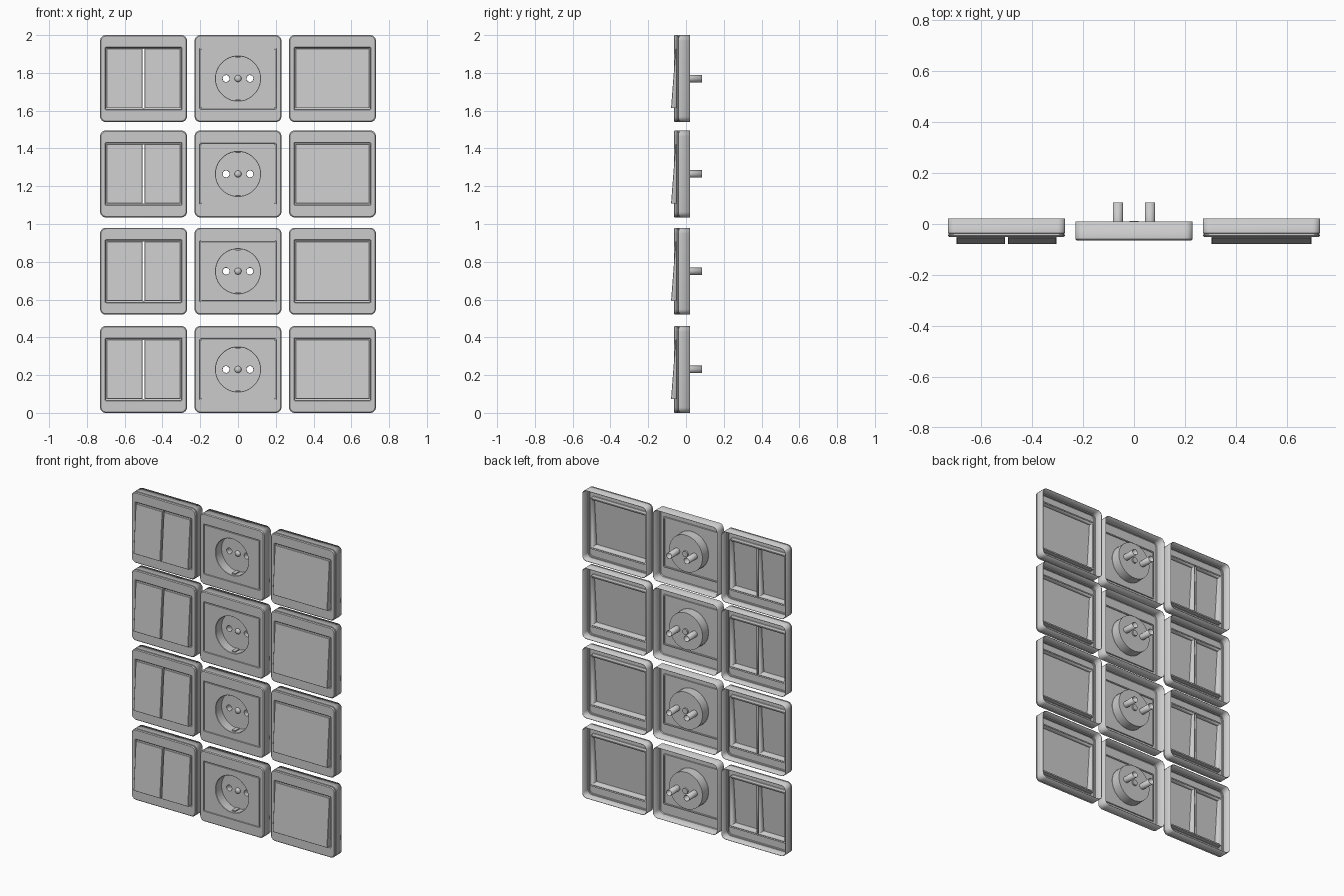
import bpy, bmesh, math

if "Cube" in bpy.data.objects:
    bpy.data.objects.remove(bpy.data.objects["Cube"])

ROWS = [0.23, 0.75, 1.265, 1.77]
SEG = 7                       # arc steps per rounded corner
N = 4 * (SEG + 1)


def rounded(hw, hh, r, y):
    """Rounded rectangle in the xz plane, as a ring of N points."""
    pts = []
    for c, (sx, sz) in enumerate([(1, 1), (-1, 1), (-1, -1), (1, -1)]):
        for j in range(SEG + 1):
            a = math.radians(90 * (c + j / SEG))
            pts.append((sx * (hw - r) + r * math.cos(a), y,
                        sz * (hh - r) + r * math.sin(a)))
    return pts


def circle(r, y, cx=0.0):
    return [(cx + r * math.cos(2 * math.pi * (i + .5) / N), y,
             r * math.sin(2 * math.pi * (i + .5) / N)) for i in range(N)]


def loft(bm, rings, cap=False):
    """Skin a list of rings; returns the vertices of first and last ring."""
    vs = [[bm.verts.new(p) for p in ring] for ring in rings]
    for a, b in zip(vs, vs[1:]):
        n = len(a)
        for i in range(n):
            j = (i + 1) % n
            bm.faces.new((a[i], a[j], b[j], b[i]))
    if cap:
        bm.faces.new(vs[-1])
    return vs[0], vs[-1]


def ring_edges(bm, vs):
    return [bm.edges.get((vs[i], vs[i - 1])) for i in range(len(vs))]


def finish(bm, name):
    me = bpy.data.meshes.new(name)
    bm.to_mesh(me)
    bm.free()
    return me


def switch_plate():
    """Hollow plate with a side groove and a rectangular pocket."""
    bm = bmesh.new()
    loft(bm, [rounded(.23, .23, .03, .022), rounded(.23, .23, .03, -.036),
              rounded(.225, .225, .028, -.037), rounded(.225, .225, .028, -.041),
              rounded(.23, .23, .03, -.042), rounded(.23, .23, .03, -.046),
              rounded(.225, .225, .027, -.051),
              rounded(.204, .167, .006, -.051), rounded(.200, .163, .005, -.047),
              rounded(.200, .163, .005, -.022), rounded(.194, .157, .004, -.022)])
    return finish(bm, "switch_plate")


def rocker(x0, x1, name):
    """Open-backed rocker whose lower edge stands proud."""
    bm = bmesh.new()

    def ring(d, yb, yt):
        return [(x0 + d, yb, -.157 + d), (x1 - d, yb, -.157 + d),
                (x1 - d, yt, .158 - d), (x0 + d, yt, .158 - d)]
    loft(bm, [ring(0, -.022, -.022), ring(0, -.077, -.053),
              ring(.002, -.079, -.055)], cap=True)
    return finish(bm, name)


def socket_plate():
    """Hollow plate, panel groove, round well and two open contact tubes."""
    bm = bmesh.new()
    _, rim = loft(bm, [
        rounded(.23, .23, .03, .010), rounded(.23, .23, .03, -.059),
        rounded(.225, .225, .027, -.064),
        rounded(.203, .163, .006, -.064), rounded(.202, .162, .006, -.057),
        rounded(.197, .157, .005, -.057), rounded(.196, .156, .005, -.062),
        circle(.120, -.062), circle(.118, -.060), circle(.118, 0)])
    edges = ring_edges(bm, rim)
    for x in (-.063, .063):
        top, _ = loft(bm, [circle(.019, 0, x), circle(.018, .004, x),
                           circle(.018, .085, x)])
        edges += ring_edges(bm, top)
    bmesh.ops.triangle_fill(bm, edges=edges, use_beauty=True, normal=(0, -1, 0))
    return finish(bm, "socket_plate")


def screw():
    """Domed screw at the middle of the well with a short shank behind."""
    bm = bmesh.new()
    loft(bm, [circle(.0005, .012), circle(.018, .012), circle(.018, -.004),
              circle(.015, -.010), circle(.009, -.014), circle(.0005, -.015)], cap=True)
    return finish(bm, "socket_screw")


def ground_clips():
    """Earth contacts at the top and bottom of the well."""
    bm = bmesh.new()
    for s in (-1, 1):
        box = bmesh.ops.create_cube(bm, size=1)["verts"]
        bmesh.ops.scale(bm, vec=(.024, .045, .007), verts=box)
        bmesh.ops.translate(bm, vec=(0, -.024, s * .1145), verts=box)
    return finish(bm, "ground_clips")


def place(me, name, x, z, thick=0.0):
    ob = bpy.data.objects.new(name, me)
    ob.location = (x, 0, z)
    bpy.context.collection.objects.link(ob)
    if thick:
        m = ob.modifiers.new("wall", 'SOLIDIFY')
        m.thickness, m.offset = thick, -1
    return ob


# shared meshes, one per part
plate, socket = switch_plate(), socket_plate()
wide = rocker(-.196, .196, "wide_rocker")
left, right = rocker(-.196, -.005, "left_rocker"), rocker(.005, .196, "right_rocker")
dome, clips = screw(), ground_clips()
for me in (plate, socket, wide, left, right, dome, clips):
    me.shade_smooth()
    me.set_sharp_from_angle(angle=math.radians(30))

# four rows: double switch, socket, single switch
for i, z in enumerate(ROWS, 1):
    place(plate, f"double_switch_plate_{i}", -.5, z, .003)
    place(left, f"left_rocker_{i}", -.5, z, .003)
    place(right, f"right_rocker_{i}", -.5, z, .003)
    place(socket, f"socket_plate_{i}", 0, z, .002)
    place(dome, f"socket_screw_{i}", 0, z)
    place(clips, f"ground_clips_{i}", 0, z)
    place(plate, f"single_switch_plate_{i}", .5, z, .003)
    place(wide, f"wide_rocker_{i}", .5, z, .003)
